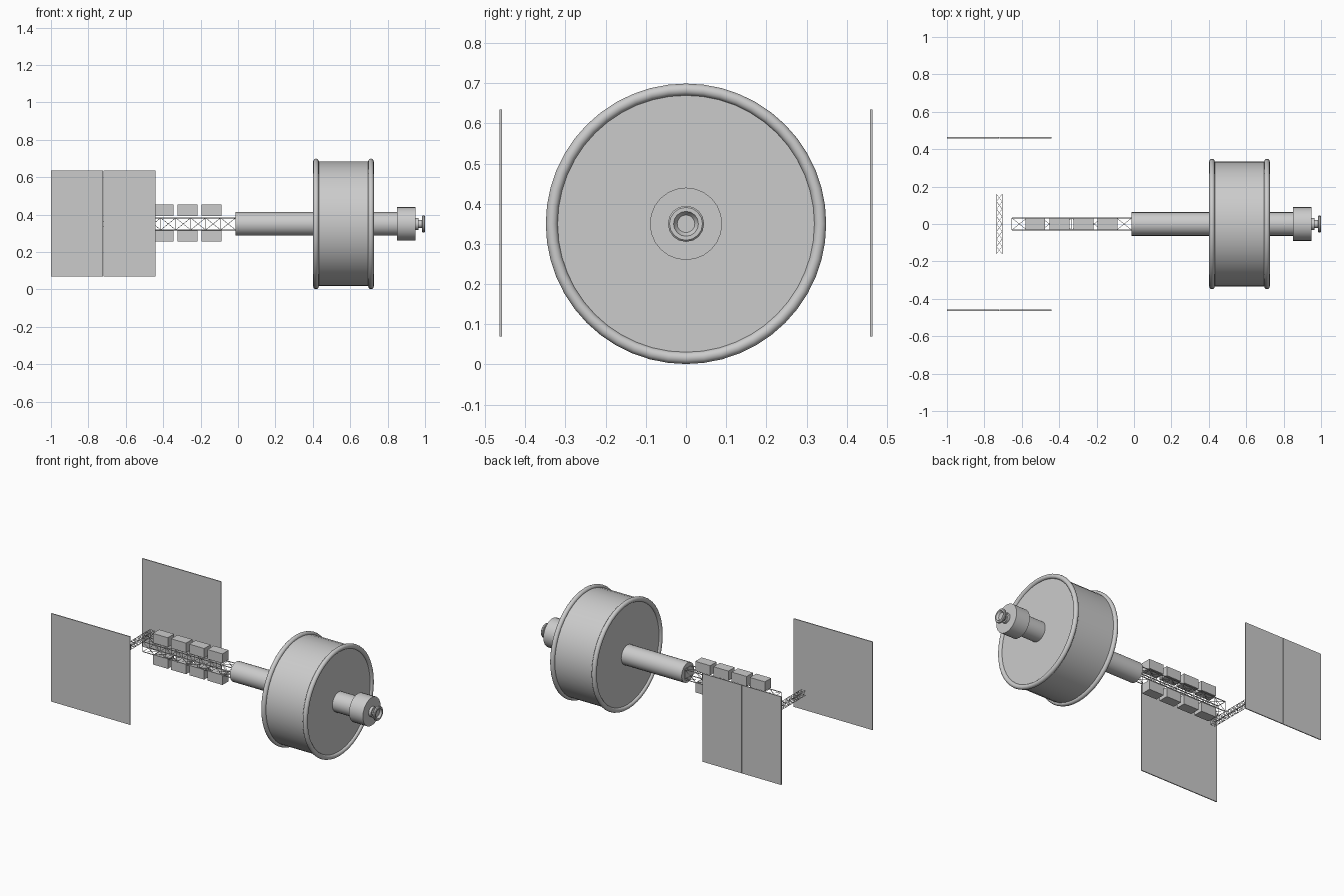
import bpy, bmesh, math
from mathutils import Vector

if "Cube" in bpy.data.objects:
    bpy.data.objects.remove(bpy.data.objects["Cube"])

AXIS_Z = 0.35


def finish(name, bm, smooth=False):
    bmesh.ops.recalc_face_normals(bm, faces=bm.faces[:])
    me = bpy.data.meshes.new(name)
    bm.to_mesh(me)
    bm.free()
    ob = bpy.data.objects.new(name, me)
    bpy.context.collection.objects.link(ob)
    if smooth:
        bpy.ops.object.select_all(action='DESELECT')
        ob.select_set(True)
        bpy.context.view_layer.objects.active = ob
        bpy.ops.object.shade_smooth_by_angle(angle=math.radians(35))
    return ob


def lathe(name, profile, sides):
    """Spin an (x, radius) profile about the station's long axis."""
    bm = bmesh.new()
    rings = []
    for x, r in profile:
        if r == 0:
            rings.append([bm.verts.new((x, 0, AXIS_Z))] * sides)
        else:
            angles = [2 * math.pi * i / sides for i in range(sides)]
            rings.append([bm.verts.new((x, r * math.cos(a), AXIS_Z + r * math.sin(a)))
                          for a in angles])
    for a, b in zip(rings, rings[1:]):
        for i in range(sides):
            j = (i + 1) % sides
            bm.faces.new(list(dict.fromkeys((a[i], a[j], b[j], b[i]))))
    return finish(name, bm, True)


def box(name, lo, hi):
    bm = bmesh.new()
    bmesh.ops.create_cube(bm, size=1)
    for v in bm.verts:
        v.co = Vector([l + (c + 0.5) * (h - l) for c, l, h in zip(v.co, lo, hi)])
    return finish(name, bm)


def truss(name, start, end, bays, half, rail_r, brace_r):
    """Square lattice girder: rails, battens and crossed diagonals."""
    start, end = Vector(start), Vector(end)
    along = (end - start).normalized()
    up = Vector((0, 0, 1))
    side = along.cross(up)
    bm = bmesh.new()

    def rod(a, b, r):
        d = b - a
        made = bmesh.ops.create_cone(bm, cap_ends=True, segments=6, radius1=r,
                                     radius2=r, depth=d.length)["verts"]
        rot = d.to_track_quat('Z', 'Y')
        for v in made:
            v.co = rot @ v.co + (a + b) / 2

    corners = [(side * s + up * t) * half for s, t in ((-1, -1), (1, -1), (1, 1), (-1, 1))]
    for c in corners:
        rod(start + c, end + c, rail_r)
    for i in range(bays + 1):
        p = start.lerp(end, i / bays)
        q = start.lerp(end, (i + 1) / bays)
        for k in range(4):
            c, d = corners[k], corners[(k + 1) % 4]
            rod(p + c, p + d, brace_r)
            if i < bays:
                rod(p + c, q + d, brace_r)
                rod(p + d, q + c, brace_r)
    return finish(name, bm)


# Habitat drum with rounded rims
lathe("habitat_drum", [(0.415, 0), (0.415, 0.333), (0.565, 0.333), (0.713, 0.333), (0.713, 0)], 40)
for label, x in (("rear", 0.417), ("front", 0.711)):
    rim = [(x + 0.015 * math.cos(2 * math.pi * i / 12), 0.334 + 0.015 * math.sin(2 * math.pi * i / 12))
           for i in range(13)]
    ob = lathe("drum_rim_" + label, rim, 48)
    bm = bmesh.new()
    bm.from_mesh(ob.data)
    bmesh.ops.remove_doubles(bm, verts=bm.verts[:], dist=1e-5)
    bm.to_mesh(ob.data)
    bm.free()

# Central tube, docking collar and port
lathe("central_tube", [(-0.013, 0), (-0.013, 0.063), (0.86, 0.063), (0.86, 0)], 24)
lathe("docking_collar", [(0.85, 0), (0.85, 0.09), (0.948, 0.09), (0.948, 0)], 24)
lathe("docking_neck", [(0.945, 0), (0.945, 0.032), (0.965, 0.032), (0.965, 0.022),
                       (0.988, 0.022), (0.988, 0)], 16)
lathe("docking_flange", [(0.984, 0.02), (0.984, 0.042), (0.988, 0.045), (0.996, 0.045),
                         (1.0, 0.041), (1.0, 0.031), (0.992, 0.027), (0.984, 0.02)], 16)

# Main and cross girders
truss("main_truss", (-0.653, 0, AXIS_Z), (-0.013, 0, AXIS_Z), 8, 0.032, 0.003, 0.0012)
truss("cross_truss", (-0.72, -0.16, AXIS_Z), (-0.72, 0.16, AXIS_Z), 8, 0.015, 0.0015, 0.001)

# Cargo boxes above and below the main girder
for i in range(4):
    x = -0.581 + i * 0.129
    box(f"cargo_box_top_{i}", (x, -0.032, 0.393), (x + 0.106, 0.032, 0.454))
    box(f"cargo_box_bottom_{i}", (x, -0.032, 0.255), (x + 0.106, 0.032, 0.316))

# Solar panels, four strips on each side
for label, y in (("left", -0.461), ("right", 0.461)):
    for i in range(4):
        x = -1.0 + i * 0.14
        box(f"solar_panel_{label}_{i}", (x, y - 0.003, 0.07), (x + 0.1395, y + 0.003, 0.635))
